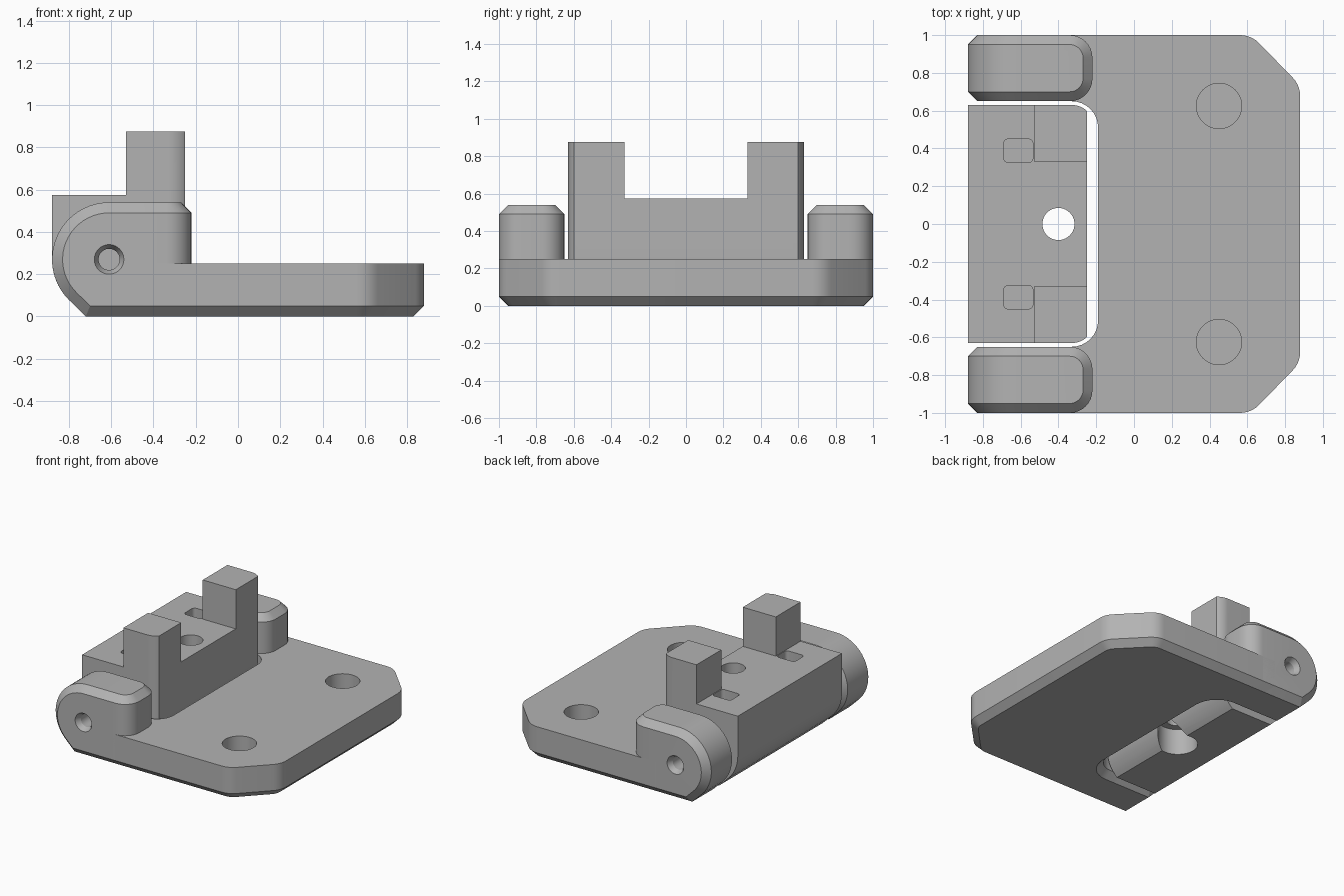
import bpy, bmesh
from math import sin, cos, radians, pi
from mathutils import Matrix, Vector

cube = bpy.data.objects.get("Cube")
if cube:
    bpy.data.objects.remove(cube, do_unlink=True)

grey = bpy.data.materials.new("matte grey")
grey.use_nodes = True
grey.diffuse_color = (0.45, 0.45, 0.45, 1)
grey.node_tree.nodes["Principled BSDF"].inputs["Base Color"].default_value = grey.diffuse_color

PIVOT = (-0.61, 0.27)
BEVEL = 0.05


def arc(cx, cy, r, start, end, n=8):
    """Points on an arc, angles in degrees."""
    angles = [radians(start + (end - start) * i / n) for i in range(n + 1)]
    return [(cx + r * cos(a), cy + r * sin(a)) for a in angles]


def mirrored(half):
    """Close a half outline by mirroring it across y = 0."""
    return half + [(x, -y) for x, y in reversed(half)]


def finish(name, bm):
    bmesh.ops.recalc_face_normals(bm, faces=bm.faces)
    mesh = bpy.data.meshes.new(name)
    bm.to_mesh(mesh)
    bm.free()
    mesh.materials.append(grey)
    obj = bpy.data.objects.new(name, mesh)
    bpy.context.collection.objects.link(obj)
    return obj


def prism(name, outline, low, high, along_y=False, bottom_bevel=0):
    """Extrude an outline along z, or an x-z profile along y."""
    bm = bmesh.new()
    place = (lambda p: (p[0], low, p[1])) if along_y else (lambda p: (p[0], p[1], low))
    base = bm.faces.new([bm.verts.new(place(p)) for p in outline])
    edges = list(base.edges)
    move = Vector((0, high - low, 0) if along_y else (0, 0, high - low))
    top = bmesh.ops.extrude_face_region(bm, geom=[base], use_keep_orig=True)
    bmesh.ops.translate(bm, verts=[v for v in top["geom"] if isinstance(v, bmesh.types.BMVert)], vec=move)
    bmesh.ops.recalc_face_normals(bm, faces=bm.faces)
    if bottom_bevel:
        bmesh.ops.bevel(bm, geom=edges, offset=bottom_bevel, segments=1, affect='EDGES')
    return finish(name, bm)


def rod(start, end, r1, r2=None):
    """Cylinder or cone between two points, used as a cutter."""
    a, b = Vector(start), Vector(end)
    turn = Vector((0, 0, 1)).rotation_difference(b - a).to_matrix().to_4x4()
    bm = bmesh.new()
    bmesh.ops.create_cone(bm, cap_ends=True, segments=40, radius1=r1,
                          radius2=r1 if r2 is None else r2, depth=(b - a).length,
                          matrix=Matrix.Translation((a + b) / 2) @ turn)
    return finish("cutter", bm)


def carve(obj, cutter, operation='DIFFERENCE'):
    mod = obj.modifiers.new("carve", 'BOOLEAN')
    mod.operation, mod.solver, mod.object = operation, 'EXACT', cutter
    bpy.context.view_layer.update()
    result = obj.evaluated_get(bpy.context.evaluated_depsgraph_get())
    mesh = bpy.data.meshes.new_from_object(result)
    obj.modifiers.clear()
    obj.data = mesh
    bpy.data.objects.remove(cutter, do_unlink=True)


def smooth(obj):
    bpy.ops.object.select_all(action='DESELECT')
    obj.select_set(True)
    bpy.context.view_layer.objects.active = obj
    bpy.ops.object.shade_smooth_by_angle(angle=radians(25))


# Base plate with clipped corners and a pocket for the hinge block
half = arc(-0.33, 0.51, 0.14, 0, 90) + [(-0.45, 0.65), (-0.45, 1)]
half += arc(0.562, 0.86, 0.14, 90, 45, 5) + arc(0.74, 0.677, 0.14, 45, 0, 5)
plate = prism("base_plate", mirrored(half), 0, 0.25, bottom_bevel=BEVEL)
for side in (-1, 1):
    carve(plate, rod((0.45, 0.625 * side, 0.08), (0.45, 0.625 * side, 0.3), 0.12))
smooth(plate)


# Hinge ears: rounded nose, bevelled rim, blind pin hole
def ear(name, side):
    nose = arc(*PIVOT, 0.27, 90, 225, 20) + [(-0.72, 0)]
    nose_rim = arc(*PIVOT, 0.27 - BEVEL, 90, 225, 20) + [(-0.70, BEVEL)]
    points = [(x, y, z) for x, z in nose for y in (0.70, 0.95)]
    points += [(x, y, z) for x, z in nose_rim for y in (0.65, 1)]
    for z, r in ((0, 0.07), (BEVEL, 0.12), (0.49, 0.12), (0.54, 0.07)):
        corners = arc(-0.34, 0.77, r, -90, 0) + arc(-0.34, 0.88, r, 0, 90)
        points += [(x, y, z) for x, y in corners]
    bm = bmesh.new()
    for x, y, z in points:
        bm.verts.new((x, y * side, z))
    hull = bmesh.ops.convex_hull(bm, input=bm.verts)
    loose = {v for v in hull["geom_interior"] if isinstance(v, bmesh.types.BMVert)}
    bmesh.ops.delete(bm, geom=list(loose), context='VERTS')
    bmesh.ops.dissolve_limit(bm, angle_limit=radians(0.5), verts=bm.verts, edges=bm.edges)
    obj = finish(name, bm)
    x, z = PIVOT
    carve(obj, rod((x, 0.75 * side, z), (x, 1.02 * side, z), 0.05))
    carve(obj, rod((x, 0.96 * side, z), (x, 1.01 * side, z), 0.05, 0.075))
    smooth(obj)


ear("left_back_ear", 1)
ear("left_front_ear", -1)

# Hinge block: side profile trimmed to the plan outline
profile = [(-0.88, 0.875)] + arc(*PIVOT, 0.27, 180, 225, 10) + [(-0.72, 0)]
profile += arc(*PIVOT, 0.36, -48.6, 0, 12) + [(-0.25, 0.875)]
block = prism("hinge_block", profile, -0.8, 0.8, along_y=True)
plan = mirrored([(-1, 0.63)] + arc(-0.33, 0.51, 0.12, 90, 48))
carve(block, prism("trim", plan, -0.2, 1.2), 'INTERSECT')

# Clear everything above the deck except the two posts
clear = mirrored([(-1.1, 0.8), (-0.53, 0.8), (-0.53, 0.33), (-0.1, 0.33)])
carve(block, prism("clear", clear, 0.575, 1.2))

# Screw hole with counterbore, and two strap slots beside the posts
carve(block, rod((-0.4, 0, -0.1), (-0.4, 0, 0.7), 0.085))
carve(block, rod((-0.4, 0, -0.1), (-0.4, 0, 0.2), 0.14))
for side in (-1, 1):
    slot = []
    for cx, cy, start in ((-0.56, 0.425, 0), (-0.665, 0.425, 90), (-0.665, 0.35, 180), (-0.56, 0.35, 270)):
        slot += arc(cx, cy, 0.025, start, start + 90, 4)
    carve(block, prism("slot", [(x, y * side) for x, y in slot], 0.38, 0.7))
smooth(block)
